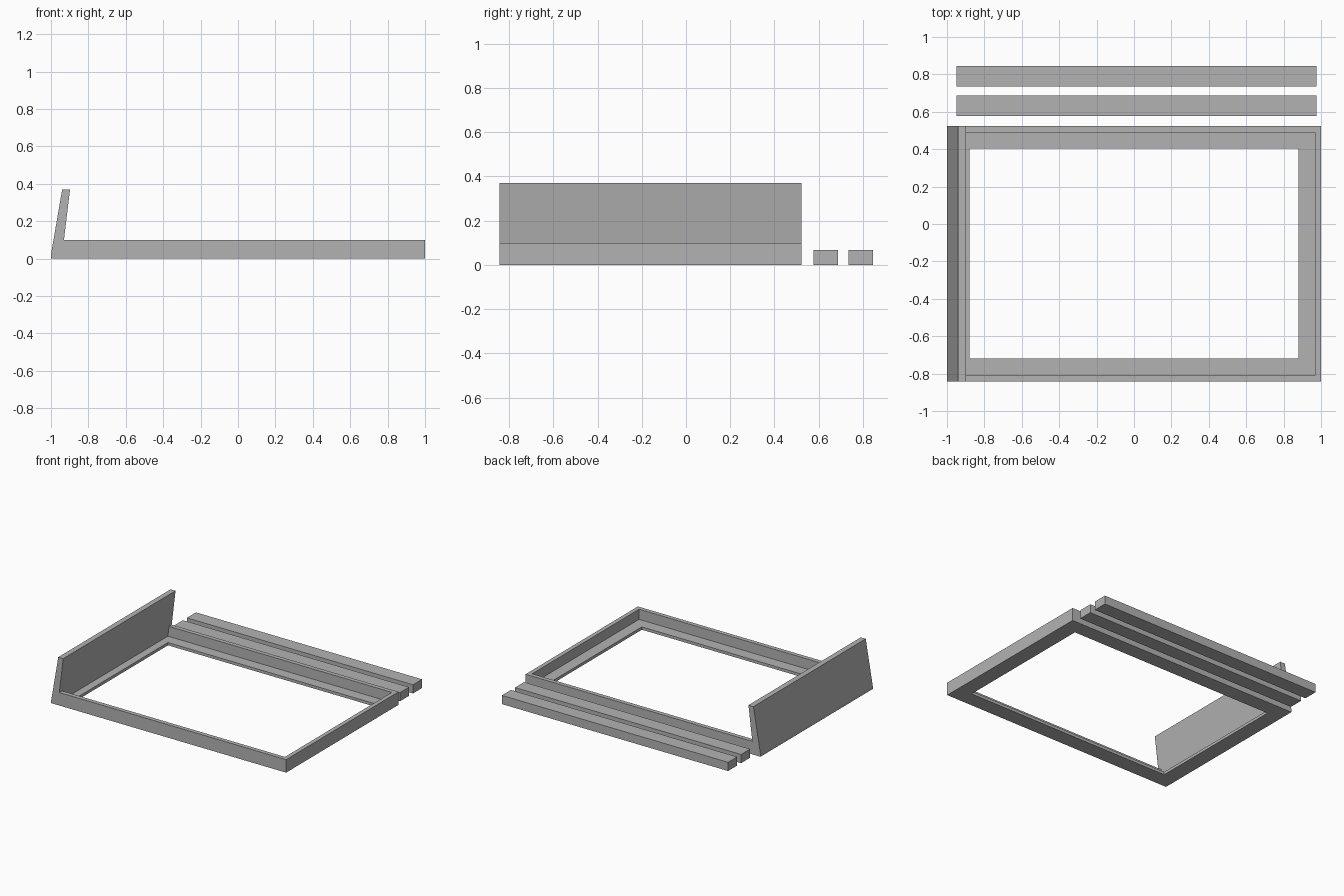
import bpy
import bmesh

cube = bpy.data.objects.get("Cube")
if cube:
    bpy.data.objects.remove(cube, do_unlink=True)

grey = bpy.data.materials.new("plain_grey")
grey.use_nodes = True
colour = (0.45, 0.45, 0.45, 1)
grey.diffuse_color = colour
grey.node_tree.nodes["Principled BSDF"].inputs["Base Color"].default_value = colour


def finish(name, bm):
    bmesh.ops.recalc_face_normals(bm, faces=bm.faces)
    mesh = bpy.data.meshes.new(name)
    bm.to_mesh(mesh)
    bm.free()
    mesh.materials.append(grey)
    obj = bpy.data.objects.new(name, mesh)
    bpy.context.collection.objects.link(obj)
    return obj


def extrude_profile(name, profile, y0, y1):
    """Sweep a closed x-z profile along y."""
    bm = bmesh.new()
    face = bm.faces.new([bm.verts.new((x, y0, z)) for x, z in profile])
    swept = bmesh.ops.extrude_face_region(bm, geom=[face])["geom"]
    moved = [v for v in swept if isinstance(v, bmesh.types.BMVert)]
    bmesh.ops.translate(bm, verts=moved, vec=(0, y1 - y0, 0))
    return finish(name, bm)


def box(name, x0, x1, y0, y1, z0, z1):
    return extrude_profile(name, [(x0, z0), (x1, z0), (x1, z1), (x0, z1)], y0, y1)


FRONT, BACK = -0.843, 0.523
LEDGE, RIM = 0.022, 0.1
WALL = 0.033

# Flat ledge: a rectangular ring around the opening
bm = bmesh.new()
rings = []
for z in (0, LEDGE):
    for x0, x1, y0, y1 in ((-1, 1, FRONT, BACK), (-0.88, 0.88, -0.72, 0.405)):
        corners = ((x0, y0), (x1, y0), (x1, y1), (x0, y1))
        rings.append([bm.verts.new((x, y, z)) for x, y in corners])
low_out, low_in, top_out, top_in = rings
for a, b in ((low_out, low_in), (top_out, top_in), (low_out, top_out), (low_in, top_in)):
    for i in range(4):
        j = (i + 1) % 4
        bm.faces.new((a[i], a[j], b[j], b[i]))
finish("base_ledge", bm)

# Rim walls, their ends cut to meet the leaning panel
rim = [(-0.94, LEDGE), (1, LEDGE), (1, RIM), (-0.934, RIM)]
extrude_profile("front_rim", rim, FRONT, FRONT + WALL)
extrude_profile("back_rim", rim, BACK - WALL, BACK)
box("left_rim", 1 - WALL, 1, FRONT + WALL, BACK - WALL, LEDGE, RIM)

# Tall panel leaning inward
panel = [(-1, LEDGE), (-0.94, LEDGE), (-0.898, 0.37), (-0.94, 0.37)]
extrude_profile("leaning_panel", panel, FRONT, BACK)

# Two loose bars behind the frame
for name, y in (("inner_bar", 0.577), ("outer_bar", 0.735)):
    box(name, -0.95, 0.975, y, y + 0.11, 0, 0.067)
